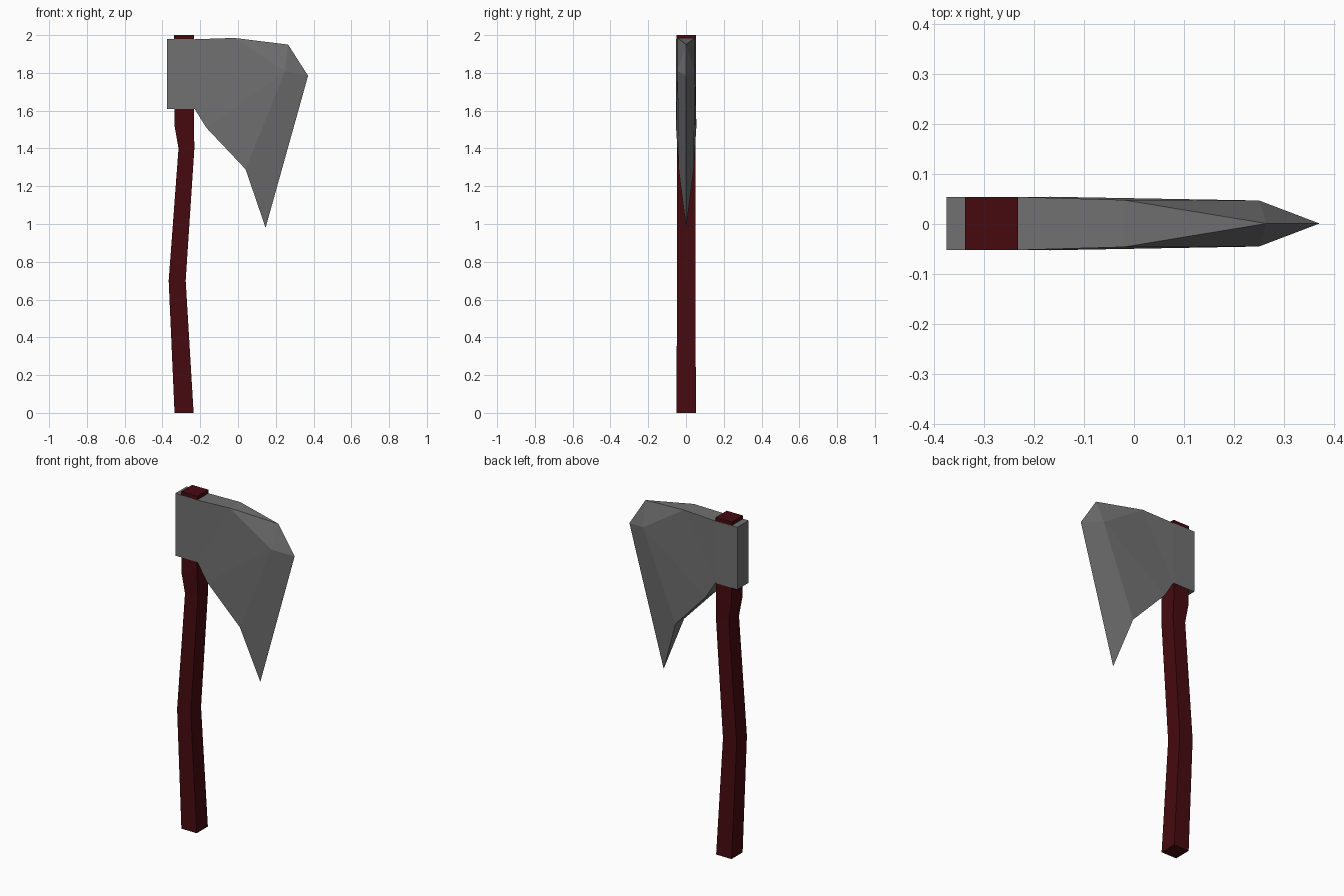
import bpy, bmesh

if "Cube" in bpy.data.objects:
    bpy.data.objects.remove(bpy.data.objects["Cube"])

YC = 0.001  # mid plane of the axe


def finish(name, bm, color):
    bmesh.ops.recalc_face_normals(bm, faces=bm.faces)
    mesh = bpy.data.meshes.new(name)
    bm.to_mesh(mesh)
    bm.free()
    obj = bpy.data.objects.new(name, mesh)
    bpy.context.collection.objects.link(obj)
    mat = bpy.data.materials.new(name + "_paint")
    mat.diffuse_color = color
    mat.use_nodes = True
    mat.node_tree.nodes["Principled BSDF"].inputs["Base Color"].default_value = mat.diffuse_color
    mesh.materials.append(mat)
    return obj


# Handle: square sections (z, x min, x max, half depth) lofted upward
sections = [(0, -.336, -.235, .052), (.70, -.367, -.277, .048),
            (1.40, -.315, -.231, .048), (1.52, -.336, -.233, .0515),
            (2.0, -.338, -.232, .0515)]
bm = bmesh.new()
rings = [[bm.verts.new((x, YC + y, z)) for x, y in
          ((x0, -h), (x1, -h), (x1, h), (x0, h))] for z, x0, x1, h in sections]
for low, high in zip(rings, rings[1:]):
    for i in range(4):
        j = (i + 1) % 4
        bm.faces.new((low[i], low[j], high[j], high[i]))
bm.faces.new(rings[0])
bm.faces.new(rings[-1])
finish("handle", bm, (0.061, 0.003, 0.005, 1))

# Axe head: cheek outline (x, half depth, z) mirrored across the mid plane
cheek = {"A": (-.375, .053, 1.98), "B": (-.375, .053, 1.61),
         "C": (-.23, .053, 1.61), "D": (-.168, .0535, 1.51),
         "E": (.04, .040, 1.29), "F": (.25, .046, 1.81),
         "G": (-.02, .047, 1.985), "H": (-.23, .053, 1.978)}
# Cutting edge points on the mid plane
edge = {"T": (.146, 0, .98), "U": (.371, 0, 1.785), "V": (.265, 0, 1.95)}
bm = bmesh.new()
mid = {k: bm.verts.new((x, YC, z)) for k, (x, y, z) in edge.items()}
sides = [{**mid, **{k: bm.verts.new((x, YC + s * y, z))
                    for k, (x, y, z) in cheek.items()}} for s in (-1, 1)]
for side in sides:
    # flat socket, cheek, sharpened bevel and top facets
    for face in ("ABCH", "HCG", "CDFG", "DEF", "ETUF", "FUV", "GFV"):
        bm.faces.new([side[k] for k in face])
front, back = sides
for a, b in ("AB", "BC", "CD", "DE", "GH", "HA"):
    bm.faces.new((front[a], front[b], back[b], back[a]))
for a, tip in ("ET", "GV"):
    bm.faces.new((front[a], mid[tip], back[a]))
finish("axe_head", bm, (0.165, 0.165, 0.165, 1))
